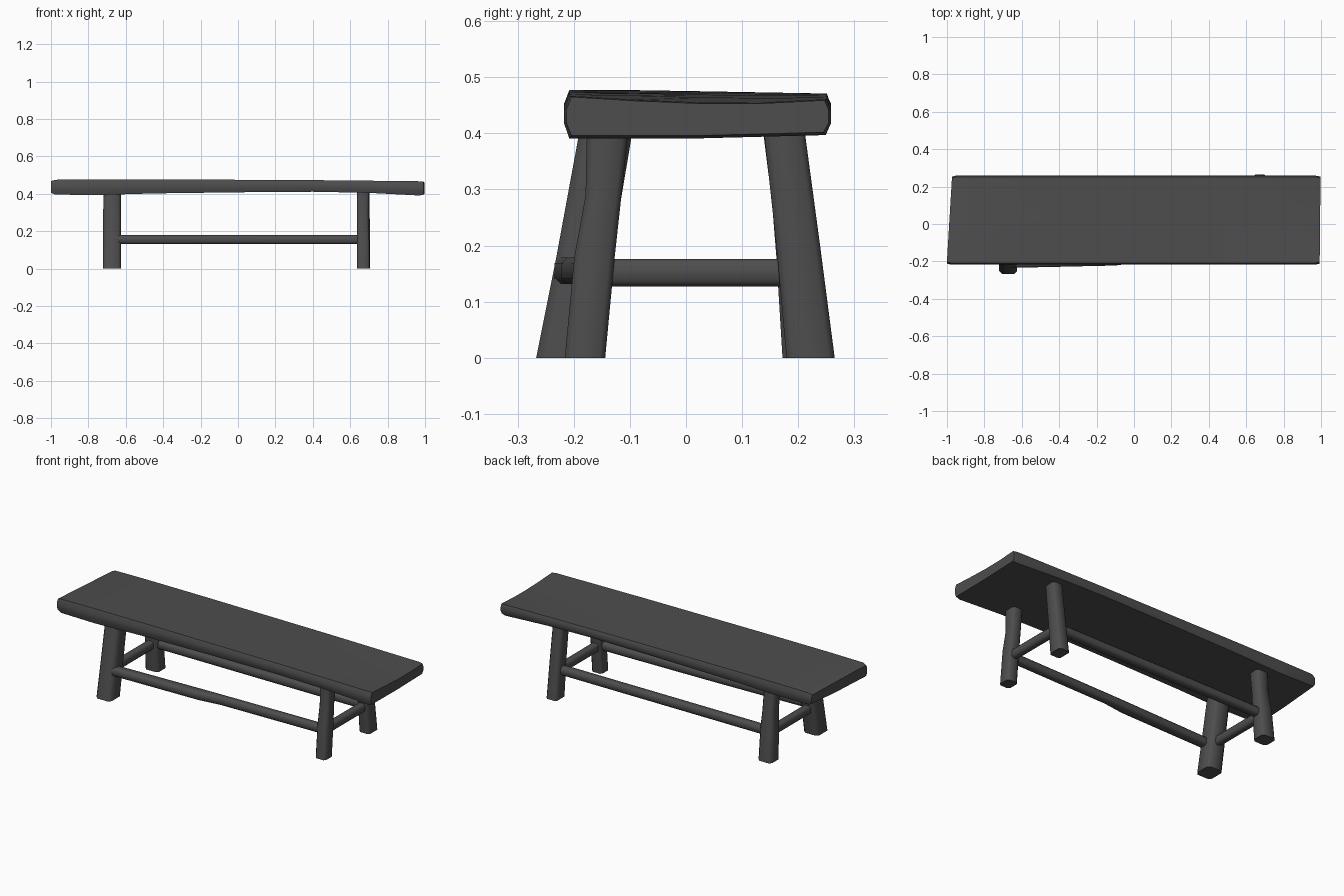
import bpy, bmesh, math

# Dark stained wood
wood = bpy.data.materials.new("dark_wood")
wood.diffuse_color = (0.075, 0.075, 0.075, 1)


def loft(name, rings):
    """Skin a closed mesh through a list of equal-length point rings."""
    bm = bmesh.new()
    vs = [[bm.verts.new(p) for p in r] for r in rings]
    n = len(vs[0])
    for a, b in zip(vs, vs[1:]):
        for i in range(n):
            j = (i + 1) % n
            bm.faces.new((a[i], a[j], b[j], b[i]))
    bm.faces.new(vs[0])
    bm.faces.new(vs[-1])
    bmesh.ops.recalc_face_normals(bm, faces=bm.faces)
    me = bpy.data.meshes.new(name)
    bm.to_mesh(me)
    bm.free()
    me.materials.append(wood)
    ob = bpy.data.objects.new(name, me)
    bpy.context.collection.objects.link(ob)
    bpy.ops.object.select_all(action='DESELECT')
    ob.select_set(True)
    bpy.context.view_layer.objects.active = ob
    bpy.ops.object.shade_smooth_by_angle(angle=math.radians(50))
    return ob


def chamfered(w, h, c):
    """Rectangle w x h with cut corners, as 8 (u, v) pairs."""
    w, h = w / 2, h / 2
    k = c * min(w, h) * 2
    return [(w, -h + k), (w, h - k), (w - k, h), (-w + k, h),
            (-w, h - k), (-w, -h + k), (-w + k, -h), (w - k, -h)]


# Seat: rough plank lofted along x, bulging edges, scooped at the right end
def seat_ring(x, bottom, top, dip, skew, shrink):
    y0, y1, mid, s = -0.212 + shrink, 0.255 - shrink, (bottom + top) / 2, shrink * 0.5
    b, t = bottom + s, top - s
    prof = [(y0 + 0.004, b), (0.02, b), (y1 - 0.006, b + 0.006),
            (y1 + 0.003, mid - 0.012), (y1 + 0.003, mid + 0.012), (y1 - 0.004, t - 0.006),
            (0.14, t - 0.004 - dip * 0.75), (0.03, t - 0.002 - dip), (-0.09, t - dip * 0.7),
            (y0 + 0.004, t), (y0 - 0.005, mid + 0.012), (y0 - 0.005, mid - 0.012)]
    return [(x + skew * (y - 0.02), y, z) for y, z in prof]


# x, bottom, top, dip, skew, shrink
seat = [(-0.987, 0.403, 0.470, 0.001, 0.06, 0.005),
        (-0.965, 0.396, 0.475, 0.000, 0.05, 0.0),
        (-0.76, 0.393, 0.477, 0.000, 0.02, 0.0),
        (-0.45, 0.402, 0.477, 0.001, 0.0, 0.0),
        (0.0, 0.408, 0.475, 0.001, 0.0, 0.0),
        (0.40, 0.411, 0.473, 0.002, 0.0, 0.0),
        (0.70, 0.405, 0.470, 0.004, 0.0, 0.0),
        (0.97, 0.391, 0.467, 0.010, 0.01, 0.0),
        (0.995, 0.394, 0.467, 0.010, 0.01, 0.004)]
loft("seat", [seat_ring(*s) for s in seat])


# Legs: splayed along y; stations are z, x centre, y centre, x width, y width
def leg(name, stations):
    loft(name, [[(x + u, y + v, z) for u, v in chamfered(w, h, 0.16)]
                for z, x, y, w, h in stations])


leg("front_left_leg", [(0, -0.673, -0.215, 0.096, 0.104), (0.18, -0.673, -0.182, 0.096, 0.098),
                       (0.43, -0.673, -0.138, 0.094, 0.094)])
leg("front_right_leg", [(0, 0.670, -0.180, 0.066, 0.072), (0.18, 0.669, -0.163, 0.065, 0.072),
                        (0.29, 0.667, -0.147, 0.060, 0.064), (0.43, 0.669, -0.138, 0.066, 0.076)])
leg("back_left_leg", [(0, -0.673, 0.214, 0.086, 0.084), (0.18, -0.671, 0.199, 0.082, 0.076),
                      (0.28, -0.668, 0.187, 0.070, 0.068), (0.43, -0.672, 0.170, 0.076, 0.072)])
leg("back_right_leg", [(0, 0.672, 0.222, 0.068, 0.086), (0.20, 0.672, 0.200, 0.066, 0.078),
                       (0.43, 0.670, 0.172, 0.066, 0.072)])


# Stretchers: beams joining the legs; stations are x, y, width, height
def stretcher(name, stations, along_x=True):
    rings = []
    for x, y, w, h in stations:
        rings.append([(x, y + u, 0.155 + v) if along_x else (x + u, y, 0.152 + v)
                      for u, v in chamfered(w, h, 0.22)])
    loft(name, rings)


stretcher("front_stretcher", [(-0.66, -0.207, 0.055, 0.047), (-0.10, -0.192, 0.060, 0.047),
                              (0.03, -0.182, 0.046, 0.047), (0.66, -0.170, 0.046, 0.047)])
stretcher("back_stretcher", [(-0.66, 0.198, 0.048, 0.047), (0.66, 0.200, 0.048, 0.047)])
for side, x in (("left", -0.672), ("right", 0.668)):
    stretcher(side + "_stretcher", [(x, -0.165, 0.044, 0.049), (x, 0.195, 0.044, 0.049)], False)
